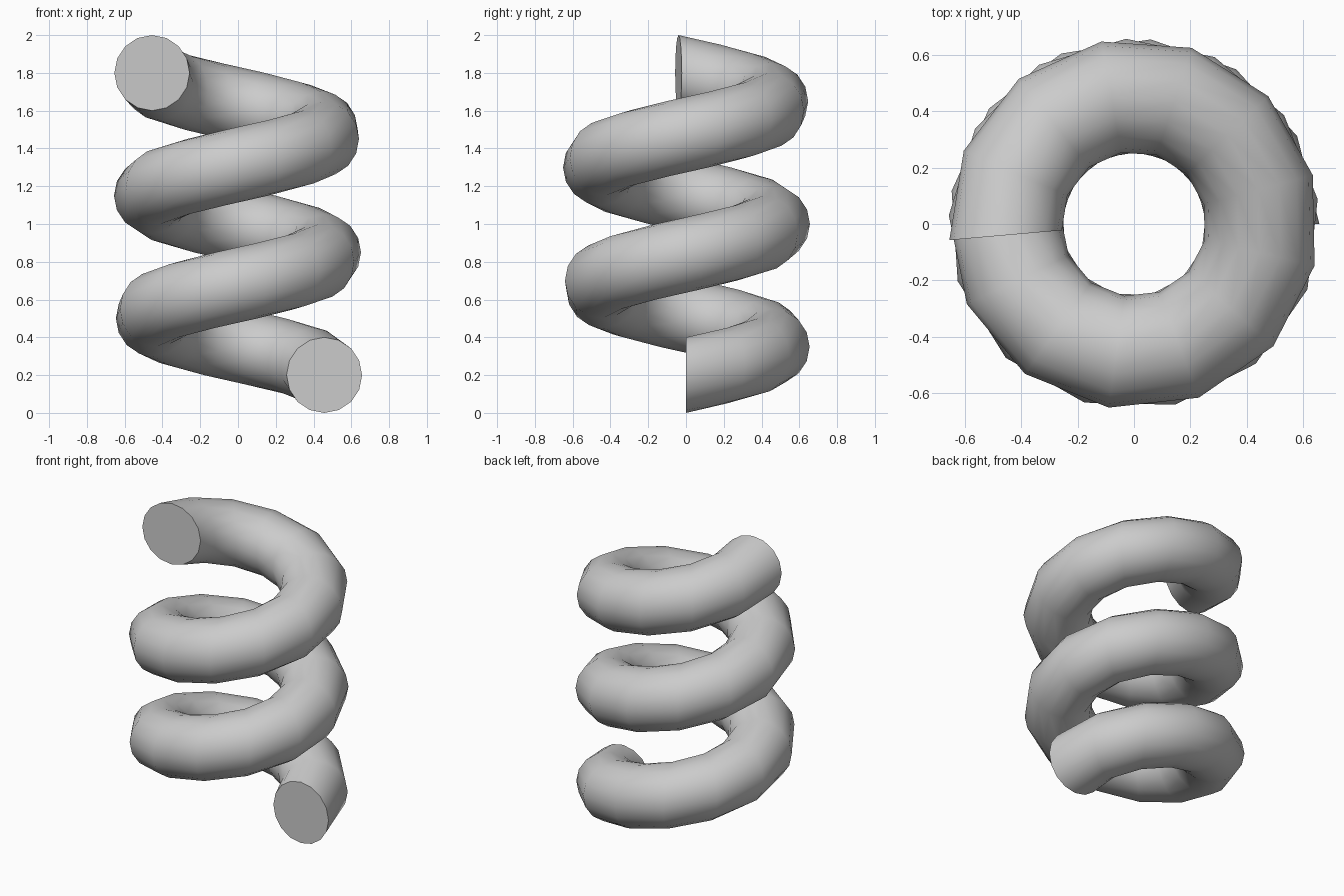
import bpy, bmesh
from math import sin, cos, pi, radians

if "Cube" in bpy.data.objects:
    bpy.data.objects.remove(bpy.data.objects["Cube"])

RADIUS, TUBE, SIDES = 0.457, 0.2, 16
STEPS, TURN, RISE = 32, radians(905), 1.6

# Spring coil: upright round section swept up a helix
bm = bmesh.new()
rings = []
for i in range(STEPS + 1):
    t = i / STEPS
    a = TURN * t
    ring = []
    for j in range(SIDES):
        p = 2 * pi * j / SIDES
        r = RADIUS + TUBE * cos(p)
        ring.append(bm.verts.new((r * cos(a), r * sin(a), TUBE + RISE * t + TUBE * sin(p))))
    rings.append(ring)

for lower, upper in zip(rings, rings[1:]):
    for j in range(SIDES):
        k = (j + 1) % SIDES
        bm.faces.new((lower[j], lower[k], upper[k], upper[j]))

# Flat end caps
bm.faces.new(rings[0])
bm.faces.new(rings[-1])
bmesh.ops.recalc_face_normals(bm, faces=bm.faces)

mesh = bpy.data.meshes.new("spring_coil")
bm.to_mesh(mesh)
bm.free()
coil = bpy.data.objects.new("spring_coil", mesh)
bpy.context.collection.objects.link(coil)
bpy.context.view_layer.objects.active = coil
coil.select_set(True)
bpy.ops.object.shade_smooth_by_angle(angle=radians(50))
